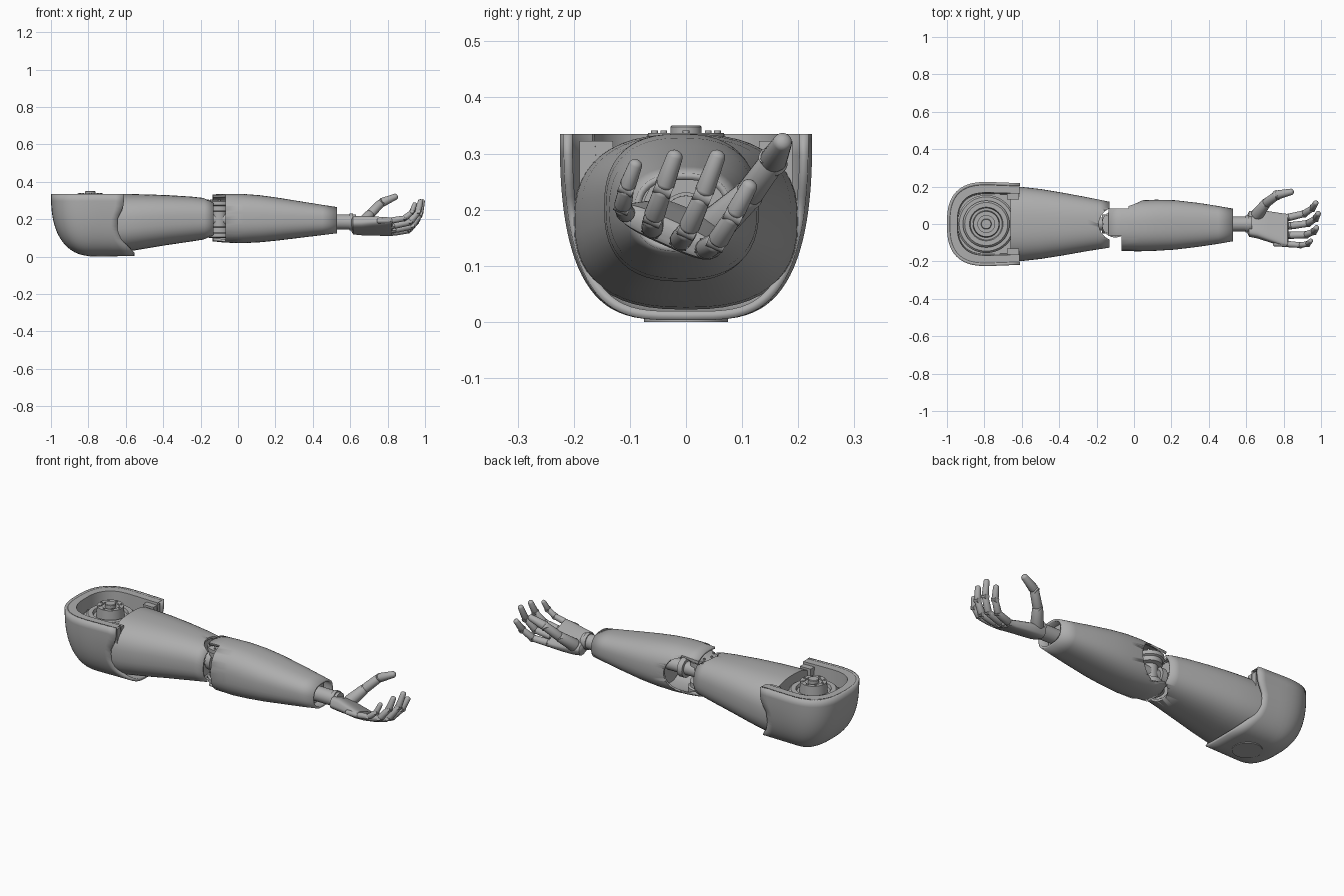
import bpy, bmesh, math
from math import sin, cos, pi
from mathutils import Vector, Matrix

cube = bpy.data.objects.get("Cube")
if cube:
    bpy.data.objects.remove(cube, do_unlink=True)

grey = bpy.data.materials.new("plain grey")
grey.use_nodes = True
grey.diffuse_color = (0.42, 0.42, 0.42, 1)
grey.node_tree.nodes["Principled BSDF"].inputs["Base Color"].default_value = (0.42, 0.42, 0.42, 1)


def finish(name, bm, angle=35):
    bmesh.ops.remove_doubles(bm, verts=bm.verts, dist=0.0003)
    bmesh.ops.recalc_face_normals(bm, faces=bm.faces)
    mesh = bpy.data.meshes.new(name)
    bm.to_mesh(mesh)
    bm.free()
    obj = bpy.data.objects.new(name, mesh)
    bpy.context.collection.objects.link(obj)
    mesh.materials.append(grey)
    bpy.ops.object.select_all(action='DESELECT')
    obj.select_set(True)
    bpy.context.view_layer.objects.active = obj
    bpy.ops.object.shade_smooth_by_angle(angle=math.radians(angle))
    return obj


def skin(rows, closed=True, caps=(False, False)):
    """Bridge rows of points into a surface."""
    bm = bmesh.new()
    grid = [[bm.verts.new(p) for p in row] for row in rows]
    n = len(grid[0])
    for a, b in zip(grid, grid[1:]):
        for i in range(n if closed else n - 1):
            j = (i + 1) % n
            bm.faces.new((a[i], a[j], b[j], b[i]))
    for use, row in zip(caps, (grid[0], grid[-1])):
        if use:
            bm.faces.new(row)
    return bm


def power(v, e):
    return math.copysign(abs(v) ** e, v)


def ring(x, y0, y1, z0, z1, e=2.5, roll=0, n=48):
    """Rounded cross-section across the arm."""
    c = Vector((x, (y0 + y1) / 2, (z0 + z1) / 2))
    turn = Matrix.Rotation(roll, 3, 'X')
    return [c + turn @ Vector((0, (y1 - y0) / 2 * power(cos(t), 2 / e), (z1 - z0) / 2 * power(sin(t), 2 / e)))
            for t in (2 * pi * i / n for i in range(n))]


def turned(name, profile, start, axis=(0, 0, 1), n=32):
    """Revolve (radius, height) points around an axis."""
    rot = Vector(axis).to_track_quat('Z', 'Y')
    rows = [[Vector(start) + rot @ Vector((r * cos(2 * pi * i / n), r * sin(2 * pi * i / n), h))
             for i in range(n)] for r, h in profile]
    return finish(name, skin(rows, caps=(True, True)))


def rod(name, a, b, r, n=32):
    a, b = Vector(a), Vector(b)
    return turned(name, [(r, 0), (r, (b - a).length)], a, b - a, n)


def capsule(name, a, b, ra, rb):
    a, b = Vector(a), Vector(b)
    length = (b - a).length
    prof = [(ra * sin(t), -ra * 0.6 * cos(t)) for t in (0.05, 0.4, 0.8, 1.2, pi / 2)]
    prof += [(rb * cos(t), length + rb * 0.8 * sin(t)) for t in (0, 0.4, 0.8, 1.2, 1.52)]
    return turned(name, prof, a, b - a, 20)


def box(name, lo, hi):
    bm = bmesh.new()
    bmesh.ops.create_cube(bm, size=1)
    for v in bm.verts:
        v.co = [(l + h) / 2 + c * (h - l) for l, h, c in zip(lo, hi, v.co)]
    return finish(name, bm)


def thicken(obj, t):
    m = obj.modifiers.new("thickness", 'SOLIDIFY')
    m.thickness, m.offset = t, -1


def cut(obj, cutter):
    m = obj.modifiers.new("cut", 'BOOLEAN')
    m.operation, m.object, m.solver = 'DIFFERENCE', cutter, 'EXACT'
    cutter.hide_render = True
    cutter.display_type = 'WIRE'
    cutter.hide_set(True)


# Shoulder cap: a bowl open on top and towards the arm
TOP = 0.335
EDGE = [(0, -0.55), (0.05, -0.59), (0.09, -0.625), (0.14, -0.645), (0.2, -0.645),
        (0.25, -0.62), (0.28, -0.61), (0.34, -0.61)]


def edge_x(z):
    for (z0, x0), (z1, x1) in zip(EDGE, EDGE[1:]):
        if z <= z1:
            return x0 + (x1 - x0) * (z - z0) / (z1 - z0)


def u_row(z, half, reach, right):
    """Horseshoe outline that opens towards the arm."""
    pts = [Vector((-0.78 - reach * power(cos(t), 0.75), half * power(sin(t), 0.75), z))
           for t in (pi / 2 - pi * i / 32 for i in range(33))]
    ends = [[Vector((-0.78 + (right + 0.78) * k / 4, s * half * (1 - 0.03 * k / 4), z)) for k in range(1, 5)]
            for s in (1, -1)]
    return ends[0][::-1] + pts + ends[1]


bowl = []
for i in range(25):
    a = pi / 2 * i / 24
    z = 0.003 + (TOP - 0.003) * (1 - sin(a) ** 0.8)
    w = max(cos(a), 0)
    bowl.append(u_row(z, 0.225 * w ** 0.55, 0.22 * w ** 0.9, edge_x(z)))
cap = finish("shoulder_cap", skin(bowl, closed=False), 50)
thicken(cap, 0.016)
rim = [u_row(TOP - 0.008, 0.215, 0.21, -0.612), u_row(TOP, 0.212, 0.207, -0.612),
       u_row(TOP, 0.168, 0.165, -0.612), u_row(0.2, 0.16, 0.16, -0.612)]
finish("shoulder_rim", skin(rim, closed=False))
floor = bmesh.new()
floor.faces.new([floor.verts.new(p) for p in u_row(0.215, 0.18, 0.175, -0.65)])
finish("shoulder_floor", floor)
rod("underside_disc", (-0.72, 0, 0), (-0.72, 0, 0.008), 0.075, 48)
for s in (1, -1):
    box("shoulder_clamp", (-0.68, min(s * 0.13, s * 0.19), 0.23), (-0.615, max(s * 0.13, s * 0.19), 0.322))

# Shoulder rotary joint
turned("shoulder_joint", [(0.155, 0.21), (0.155, 0.255), (0.145, 0.265), (0.125, 0.265), (0.125, 0.285),
                          (0.115, 0.295), (0.09, 0.295), (0.085, 0.28), (0.072, 0.28), (0.068, 0.337),
                          (0.045, 0.337), (0.045, 0.328), (0.028, 0.328), (0.028, 0.347), (0.025, 0.35)],
       (-0.79, 0, 0), n=48)
for i in range(12):
    c = Vector((-0.79 + 0.138 * cos(i * pi / 6), 0.138 * sin(i * pi / 6), 0.26))
    rod("joint_bolt", c, c + Vector((0, 0, 0.012)), 0.007, 12)
for i in range(8):
    c = Vector((-0.79 + 0.056 * cos(i * pi / 4), 0.056 * sin(i * pi / 4), 0.335))
    rod("inner_bolt", c, c + Vector((0, 0, 0.006)), 0.006, 12)

# Upper arm shell
upper = finish("upper_arm", skin([
    ring(-0.66, -0.2, 0.2, 0.022, 0.335), ring(-0.6, -0.198, 0.198, 0.026, 0.335),
    ring(-0.5, -0.187, 0.187, 0.042, 0.333), ring(-0.38, -0.168, 0.167, 0.062, 0.329),
    ring(-0.25, -0.145, 0.143, 0.081, 0.321), ring(-0.18, -0.134, 0.129, 0.092, 0.313),
    ring(-0.13, -0.126, 0.119, 0.1, 0.302)], caps=(True, False)), 50)
thicken(upper, 0.012)
cut(upper, rod("elbow_notch_cutter", (-0.1, 0, -0.1), (-0.1, 0, 0.5), 0.088, 48))
rod("upper_arm_bulkhead", (-0.24, 0, 0.2), (-0.2, 0, 0.2), 0.1)

# Forearm shell with two tongues over the elbow
fore = finish("forearm", skin([
    ring(-0.135, -0.14, 0.115, 0.082, 0.333), ring(-0.07, -0.145, 0.12, 0.075, 0.335),
    ring(0.03, -0.146, 0.127, 0.072, 0.335), ring(0.12, -0.143, 0.13, 0.077, 0.328),
    ring(0.22, -0.137, 0.127, 0.087, 0.314), ring(0.35, -0.121, 0.112, 0.103, 0.293),
    ring(0.45, -0.106, 0.096, 0.115, 0.277), ring(0.53, -0.092, 0.082, 0.125, 0.265)]), 50)
thicken(fore, 0.012)
cut(fore, box("front_gap_cutter", (-0.3, -0.3, -0.1), (-0.068, -0.065, 0.5)))
cut(fore, box("back_gap_cutter", (-0.3, 0.084, -0.1), (-0.03, 0.3, 0.5)))
cut(fore, rod("back_opening_cutter", (-0.045, 0.03, 0.203), (-0.045, 0.3, 0.203), 0.095, 48))

# Elbow joint
turned("elbow_joint", [(0.05, 0.1), (0.072, 0.104), (0.072, 0.125), (0.062, 0.13), (0.062, 0.155), (0.04, 0.16),
                       (0.04, 0.24), (0.062, 0.245), (0.062, 0.27), (0.072, 0.275), (0.072, 0.296),
                       (0.05, 0.302)], (-0.1, 0, 0))
rod("elbow_shaft", (-0.22, 0, 0.2), (0.14, 0, 0.2), 0.036)
for x in (-0.17, -0.01):
    rod("elbow_collar", (x, 0, 0.2), (x + 0.03, 0, 0.2), 0.052)
for i in range(8):
    t = i * pi / 4
    rod("elbow_bolt", (-0.1 + 0.06 * cos(t), 0.06 * sin(t), 0.29), (-0.1 + 0.06 * cos(t), 0.06 * sin(t), 0.306), 0.006, 12)
rod("forearm_bulkhead", (0.1, 0, 0.2), (0.13, 0, 0.2), 0.115)

# Wrist
rod("wrist_shaft", (0.25, 0, 0.19), (0.63, 0, 0.185), 0.04)
rod("wrist_bulkhead", (0.46, -0.003, 0.195), (0.48, -0.003, 0.195), 0.075)
rod("wrist_collar", (0.595, 0, 0.186), (0.615, 0, 0.186), 0.045)


# Palm, rolled so that it faces up and back
def palm_ring(x, y, z, half, thick):
    return ring(x, y - half, y + half, z - thick, z + thick, 3.2, -0.42)


finish("palm", skin([
    palm_ring(0.608, 0, 0.167, 0.056, 0.022), palm_ring(0.616, 0, 0.167, 0.07, 0.034),
    palm_ring(0.66, -0.002, 0.166, 0.077, 0.036), palm_ring(0.72, -0.014, 0.164, 0.086, 0.031),
    palm_ring(0.79, -0.03, 0.161, 0.093, 0.026), palm_ring(0.82, -0.034, 0.161, 0.094, 0.022),
    palm_ring(0.826, -0.034, 0.161, 0.085, 0.014)], caps=(True, True)), 40)

# Fingers: tapered links with a hinge pin at each joint
HINGE = Vector((0, 0.915, -0.4))
FINGERS = {
    "index": ((0.825, 0.035, 0.13), (0.91, 0.055, 0.142), (0.955, 0.085, 0.19), (0.972, 0.113, 0.242)),
    "middle": ((0.835, -0.01, 0.145), (0.93, 0.003, 0.163), (0.972, 0.03, 0.225), (0.985, 0.056, 0.295)),
    "ring": ((0.83, -0.06, 0.167), (0.92, -0.058, 0.185), (0.962, -0.04, 0.238), (0.976, -0.02, 0.295)),
    "little": ((0.82, -0.107, 0.193), (0.89, -0.113, 0.205), (0.93, -0.106, 0.238), (0.945, -0.09, 0.28)),
}
for finger, pts in FINGERS.items():
    size = 0.016 if finger == "little" else 0.019
    pts = [Vector(p) for p in pts]
    for k, part in enumerate(("base", "middle", "tip")):
        a, b = pts[k], pts[k + 1]
        gap = 0.0 if part == "tip" else 0.12
        capsule(finger + "_finger_" + part, a.lerp(b, 0.12), b.lerp(a, gap), size * (1.04 - 0.06 * k), size * (0.96 - 0.1 * k))
        rod(finger + "_finger_hinge", a - HINGE * size * 0.85, a + HINGE * size * 0.85, size * 0.72, 20)
    capsule(finger + "_knuckle", pts[0] - Vector((0.07, 0, 0.002)), pts[0], size * 0.8, size)

# Thumb
thumb = [Vector(p) for p in ((0.655, 0.045, 0.165), (0.705, 0.11, 0.225), (0.765, 0.155, 0.287), (0.845, 0.173, 0.322))]
for part, a, b, ra, rb in zip(("root", "base", "tip"), thumb, thumb[1:], (0.034, 0.025, 0.024), (0.027, 0.023, 0.017)):
    capsule("thumb_" + part, a.lerp(b, 0.08), b.lerp(a, 0.05), ra, rb)
for p in thumb[1:3]:
    rod("thumb_hinge", p - Vector((0.012, -0.008, 0.012)), p + Vector((0.012, -0.008, 0.012)), 0.02, 20)
